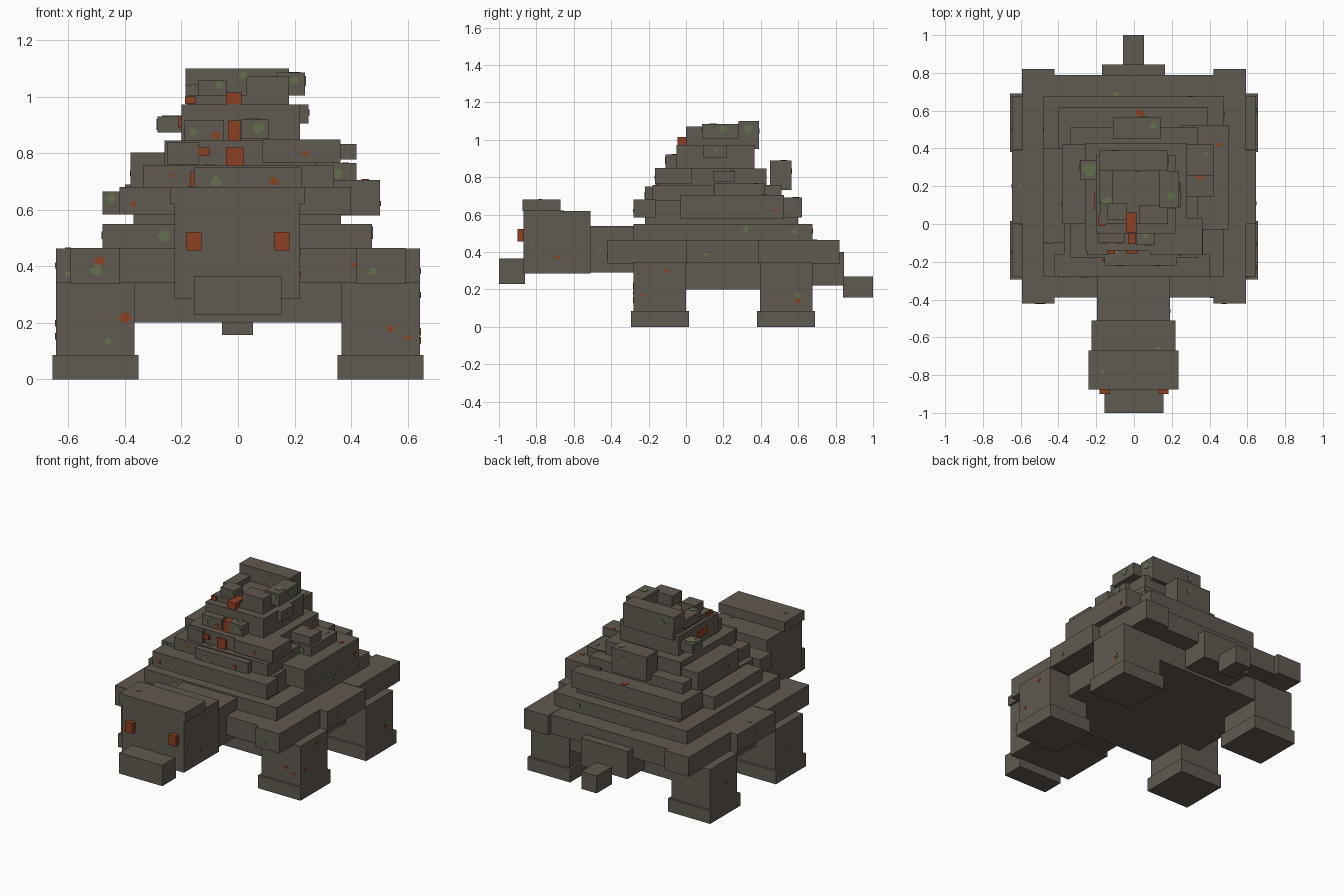
import bpy, bmesh, math, random
from mathutils import Vector

random.seed(4)
if "Cube" in bpy.data.objects:
    bpy.data.objects.remove(bpy.data.objects["Cube"], do_unlink=True)


def material(name, rgb):
    m = bpy.data.materials.new(name)
    m.diffuse_color = (*rgb, 1)
    m.use_nodes = True
    bsdf = m.node_tree.nodes["Principled BSDF"]
    bsdf.inputs["Base Color"].default_value = (*rgb, 1)
    bsdf.inputs["Roughness"].default_value = 0.9
    return m


STONE = material("stone", (0.117, 0.100, 0.080))
LAVA = material("lava orange", (0.262, 0.051, 0.0144))
MOSS = material("moss green", (0.127, 0.165, 0.076))
solids = []


def add_boxes(name, boxes, mat):
    """One object made of boxes given as (x0, x1, y0, y1, z0, z1)."""
    bm = bmesh.new()
    for b in boxes:
        made = bmesh.ops.create_cube(bm, size=1)["verts"]
        for v in made:
            v.co = Vector([(b[2 * i] + b[2 * i + 1]) / 2 + v.co[i] * (b[2 * i + 1] - b[2 * i])
                           for i in range(3)])
    mesh = bpy.data.meshes.new(name)
    bm.to_mesh(mesh)
    bm.free()
    mesh.materials.append(mat)
    obj = bpy.data.objects.new(name, mesh)
    bpy.context.collection.objects.link(obj)


def box(name, x0, x1, y0, y1, z0, z1, mat=STONE):
    solids.append((x0, x1, y0, y1, z0, z1))
    add_boxes(name, [solids[-1]], mat)


# Head, neck and tail
box("head", -0.225, 0.22, -0.87, -0.51, 0.285, 0.62)
box("brow_slab", -0.24, 0.235, -0.875, -0.67, 0.62, 0.68)
box("snout", -0.155, 0.155, -1.0, -0.86, 0.23, 0.365)
box("neck", -0.195, 0.19, -0.52, -0.25, 0.29, 0.54)
box("tail_base", -0.17, 0.165, 0.66, 0.845, 0.22, 0.40)
box("tail_tip", -0.057, 0.053, 0.84, 1.0, 0.157, 0.27)

# Belly and broad shell base
box("belly", -0.50, 0.50, -0.27, 0.67, 0.20, 0.36)
box("shell_base", -0.59, 0.59, -0.39, 0.79, 0.34, 0.463)
box("shell_base_middle", -0.645, 0.645, 0.0, 0.39, 0.34, 0.463)

# Legs, feet and shell corners, mirrored left and right
for side, s in (("left", 1), ("right", -1)):
    def mirrored(name, x0, x1, *rest, mat=STONE):
        a, b = sorted((s * x0, s * x1))
        box(side + "_" + name, a, b, *rest, mat)
    for end, y0 in (("front", -0.28), ("back", 0.395)):
        mirrored(end + "_leg", 0.367, 0.645, y0, y0 + 0.28, 0.07, 0.345)
        mirrored(end + "_foot", 0.352, 0.657, y0 - 0.015, y0 + 0.295, 0, 0.085)
    mirrored("front_shell_corner", 0.42, 0.592, -0.42, 0.01, 0.338, 0.465)
    mirrored("back_shell_corner", 0.42, 0.592, 0.385, 0.82, 0.338, 0.465)
    mirrored("eye", 0.13, 0.183, -0.90, -0.86, 0.455, 0.522, mat=LAVA)

# Stepped shell, rising in tiers
box("tier_one", -0.48, 0.475, -0.28, 0.675, 0.46, 0.55)
box("tier_two", -0.37, 0.365, -0.22, 0.60, 0.55, 0.675)
box("tier_two_front_ledge", -0.42, 0.40, -0.28, -0.16, 0.583, 0.68)
box("tier_two_back_ledge", -0.40, 0.39, 0.40, 0.62, 0.583, 0.69)
box("tier_two_left_ledge", 0.25, 0.503, -0.03, 0.525, 0.58, 0.705)
box("tier_two_right_ledge", -0.48, -0.30, -0.10, 0.40, 0.583, 0.665)
box("tier_three", -0.335, 0.34, -0.18, 0.51, 0.67, 0.757)
box("tier_three_front_ledge", -0.155, 0.225, -0.22, 0.0, 0.65, 0.75)
box("tier_three_right_block", -0.38, -0.20, 0.0, 0.42, 0.675, 0.803)
box("tier_three_left_block", 0.20, 0.42, 0.15, 0.42, 0.675, 0.765)
box("tier_four", -0.26, 0.28, -0.14, 0.43, 0.75, 0.845)
box("tier_four_left_block", 0.085, 0.363, -0.165, 0.03, 0.765, 0.848)
box("tier_four_side_stone", 0.25, 0.42, 0.145, 0.26, 0.778, 0.832)
box("tier_four_right_stone", -0.25, -0.14, -0.165, 0.05, 0.76, 0.84)
box("back_stone", -0.11, 0.14, 0.45, 0.565, 0.73, 0.89)
box("tier_five", -0.20, 0.22, -0.05, 0.365, 0.83, 0.972)
box("tier_five_right_stone", -0.285, -0.19, 0.235, 0.34, 0.873, 0.93)
box("tier_five_left_stone", 0.14, 0.25, 0.09, 0.22, 0.905, 0.972)
box("tier_five_front_stone", 0.01, 0.11, -0.11, 0.03, 0.85, 0.92)
box("tier_five_corner_stone", -0.19, -0.05, -0.10, 0.03, 0.84, 0.915)

# Broken crown around the crater
box("crown_base", -0.18, 0.18, 0.0, 0.39, 0.95, 1.005)
box("crown_back", -0.185, 0.18, 0.28, 0.39, 1.0, 1.10)
box("crown_left", 0.135, 0.237, 0.085, 0.28, 1.005, 1.085)
box("crown_front_left", 0.03, 0.18, 0.0, 0.10, 0.97, 1.072)
box("crown_front_right", -0.14, -0.04, 0.02, 0.11, 0.97, 1.058)
box("crown_right", -0.185, -0.11, 0.11, 0.28, 0.98, 1.04)

# Lava running down the front and right of the peak
for i, b in enumerate([
        (-0.043, 0.012, -0.045, 0.06, 0.95, 1.015),
        (-0.033, 0.008, -0.105, 0.0, 0.845, 0.915),
        (-0.043, 0.02, -0.155, -0.05, 0.755, 0.82),
        (-0.14, -0.10, -0.16, -0.08, 0.79, 0.82),
        (-0.17, -0.15, -0.195, -0.1, 0.68, 0.735),
        (-0.21, -0.19, 0.08, 0.17, 0.89, 0.93),
        (-0.188, -0.15, -0.01, 0.05, 0.975, 1.0)]):
    box("lava_flow_%d" % (i + 1), *b, LAVA)


def patches(name, axis, sign, spots, mat):
    """Thin ragged plates laid on the outermost stone along an axis."""
    u, v = [i for i in range(3) if i != axis]
    plates = []
    for a, b, r in spots:
        hits = [k[2 * axis + (sign > 0)] for k in solids
                if k[2 * u] < a < k[2 * u + 1] and k[2 * v] < b < k[2 * v + 1]]
        if not hits:
            continue
        face = max(hits) if sign > 0 else min(hits)
        for w, h in ((1.0, 0.5), (0.55, 0.9)):
            du, dv = random.uniform(-0.2, 0.2) * r, random.uniform(-0.2, 0.2) * r
            p = [0] * 6
            p[2 * u], p[2 * u + 1] = a + du - r * w, a + du + r * w
            p[2 * v], p[2 * v + 1] = b + dv - r * h, b + dv + r * h
            p[2 * axis], p[2 * axis + 1] = face - 0.003, face + 0.003
            plates.append(p)
    add_boxes(name, plates, mat)


# Moss and glowing cracks
patches("front_moss", 1, -1, [(-0.26, 0.51, 0.02), (-0.5, 0.385, 0.02), (-0.46, 0.135, 0.012),
        (0.48, 0.38, 0.014), (0.35, 0.73, 0.018), (-0.45, 0.64, 0.018), (-0.08, 0.7, 0.02),
        (-0.16, 0.875, 0.014), (0.07, 0.89, 0.02), (-0.07, 1.04, 0.014), (0.02, 1.075, 0.014),
        (0.2, 1.06, 0.016), (-0.6, 0.37, 0.01)], MOSS)
patches("front_cracks", 1, -1, [(-0.49, 0.42, 0.018), (-0.4, 0.22, 0.02), (0.54, 0.18, 0.012),
        (0.6, 0.15, 0.01), (0.41, 0.405, 0.01), (0.13, 0.7, 0.015), (-0.08, 0.86, 0.016),
        (-0.37, 0.62, 0.01), (-0.23, 0.72, 0.008), (0.24, 0.8, 0.01)], LAVA)
patches("left_moss", 0, 1, [(0.11, 0.385, 0.012), (0.32, 0.525, 0.018), (0.58, 0.51, 0.014),
        (0.6, 0.17, 0.015), (-0.82, 0.45, 0.01), (0.2, 1.055, 0.02), (0.33, 1.06, 0.022),
        (0.16, 0.945, 0.012), (-0.46, 0.41, 0.01)], MOSS)
patches("left_cracks", 0, 1, [(-0.1, 0.3, 0.012), (0.6, 0.14, 0.014), (-0.23, 0.17, 0.01),
        (-0.69, 0.37, 0.012), (0.48, 0.62, 0.01)], LAVA)
patches("right_moss", 0, -1, [(0.3, 0.9, 0.022), (0.5, 0.51, 0.015), (0.2, 0.40, 0.012)], MOSS)
patches("right_cracks", 0, -1, [(-0.15, 0.15, 0.012), (0.5, 0.2, 0.012), (0.1, 0.73, 0.012)], LAVA)
patches("back_moss", 1, 1, [(0.05, 0.83, 0.015), (-0.1, 1.05, 0.016), (0.3, 0.51, 0.014)], MOSS)
patches("top_moss", 2, 1, [(-0.24, 0.29, 0.035), (0.1, 0.52, 0.02), (0.2, 0.15, 0.022),
        (0.38, 0.37, 0.012), (-0.14, 0.12, 0.025), (0.06, -0.05, 0.025), (-0.1, 0.69, 0.014),
        (-0.1, -0.14, 0.018), (-0.6, 0.2, 0.01), (0.13, -0.66, 0.012), (-0.17, -0.78, 0.01)], MOSS)
patches("top_cracks", 2, 1, [(0.03, 0.585, 0.02), (0.35, 0.25, 0.014), (0.45, 0.42, 0.014)], LAVA)
